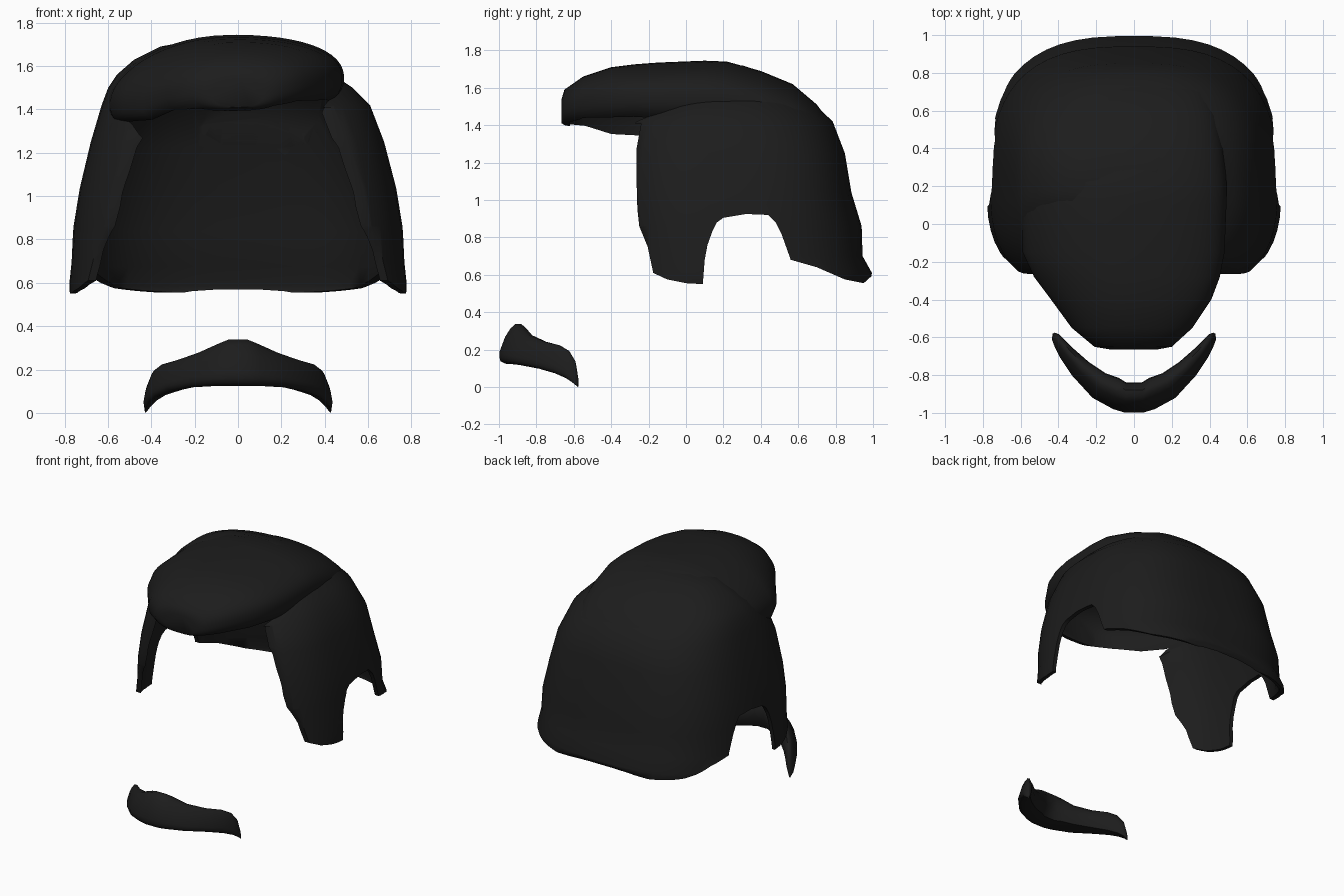
import bpy, bmesh, math

if "Cube" in bpy.data.objects:
    bpy.data.objects.remove(bpy.data.objects["Cube"])

black = bpy.data.materials.new("soft_black")
black.diffuse_color = (0.012, 0.012, 0.012, 1)
black.use_nodes = True
black.node_tree.nodes["Principled BSDF"].inputs["Base Color"].default_value = black.diffuse_color
WALL = 0.025


def loft(name, rings):
    """Closed solid skinned through rings of equal point count."""
    bm = bmesh.new()
    rows = [[bm.verts.new(p) for p in ring] for ring in rings]
    n = len(rows[0])
    for a, b in zip(rows, rows[1:]):
        for i in range(n):
            j = (i + 1) % n
            bm.faces.new((a[i], a[j], b[j], b[i]))
    bm.faces.new(rows[0])
    bm.faces.new(rows[-1])
    bmesh.ops.recalc_face_normals(bm, faces=bm.faces)
    me = bpy.data.meshes.new(name)
    bm.to_mesh(me)
    bm.free()
    me.materials.append(black)
    ob = bpy.data.objects.new(name, me)
    bpy.context.collection.objects.link(ob)
    return ob


def oval(power, n=56):
    """Unit superellipse."""
    pts = []
    for i in range(n):
        t = 2 * math.pi * (i + 0.5) / n
        c, s = math.cos(t), math.sin(t)
        pts.append((math.copysign(abs(c) ** (2 / power), c),
                    math.copysign(abs(s) ** (2 / power), s)))
    return pts


def dome(name, levels, inset=0.0):
    rings = []
    for z, xl, xr, yf, yb in levels:
        xl, xr, yf, yb = xl - inset, xr - inset, yf + inset, yb - inset
        yc = 0.2
        rings.append([(u * (xr if u > 0 else xl),
                       yc + v * (yb - yc if v > 0 else yc - yf), z - inset)
                      for u, v in oval(2.8 if z < 1.3 else 2.5)])
    return loft(name, rings)


def sweep(name, stations, inset=0.0):
    """Top of the hair; the left side sags, the hollow is open below."""
    rings = []
    for y, xl, xr, zb, zt in stations:
        mid = (zb + zt) / 2
        ring = []
        for u, v in oval(2.4):
            x = (xl + xr) / 2 + u * ((xr - xl) / 2 - inset)
            z = mid + v * ((zt - zb) / 2 - inset)
            if x < 0:
                z -= 0.12 * (x / xl) ** 2 * min(1, (y + 0.68) / 0.3)
            if inset and v < 0:
                x *= 1 + 0.13 * v
                z += 0.2 * v
            ring.append((x, y, z))
        rings.append(ring)
    return loft(name, rings)


def activate(ob):
    bpy.ops.object.select_all(action='DESELECT')
    ob.select_set(True)
    bpy.context.view_layer.objects.active = ob


def cut(ob, cutters):
    activate(ob)
    for c in cutters:
        mod = ob.modifiers.new("cut", 'BOOLEAN')
        mod.operation = 'DIFFERENCE'
        mod.solver = 'EXACT'
        mod.object = c
        bpy.ops.object.modifier_apply(modifier=mod.name)


# Outer hair shell: height, left width, right width, front, back
levels = [
    (0.45, 0.765, 0.765, -0.39, 0.97), (0.56, 0.78, 0.78, -0.39, 0.985),
    (0.61, 0.78, 0.78, -0.39, 0.995), (0.70, 0.77, 0.77, -0.39, 0.945),
    (0.86, 0.76, 0.76, -0.40, 0.94), (1.04, 0.73, 0.73, -0.40, 0.885),
    (1.25, 0.68, 0.675, -0.38, 0.85), (1.42, 0.63, 0.61, -0.35, 0.785),
    (1.50, 0.60, 0.53, -0.22, 0.70), (1.56, 0.56, 0.44, -0.12, 0.63),
    (1.63, 0.48, 0.33, 0.0, 0.54), (1.69, 0.36, 0.25, 0.05, 0.39),
    (1.72, 0.20, 0.15, 0.10, 0.30)]
hair = dome("hair_sides_and_back", levels)
hollow = dome("hollow_cutter", [(0.40,) + levels[0][1:]] + levels[1:], WALL)

# Swept-over top: depth, left, right, bottom, top
stations = [
    (-0.665, -0.12, 0.12, 1.41, 1.54), (-0.65, -0.21, 0.20, 1.40, 1.59),
    (-0.55, -0.33, 0.31, 1.38, 1.66), (-0.40, -0.44, 0.41, 1.365, 1.71),
    (-0.28, -0.53, 0.455, 1.36, 1.725), (-0.15, -0.59, 0.48, 1.345, 1.735),
    (0.10, -0.60, 0.49, 1.33, 1.745), (0.22, -0.60, 0.49, 1.31, 1.74),
    (0.40, -0.57, 0.475, 1.26, 1.69), (0.57, -0.52, 0.45, 1.18, 1.62),
    (0.70, -0.44, 0.41, 1.13, 1.51), (0.78, -0.32, 0.33, 1.10, 1.40),
    (0.82, -0.16, 0.22, 1.14, 1.27)]
top = sweep("hair_top_sweep", stations)
inside = [(-0.62, -0.21, 0.20, 1.40, 1.60)] + stations[2:-1]
top_hollow = sweep("top_hollow_cutter", inside, WALL)

# Trim: front edge, sideburn, ear notch and nape seen from the side
hem = [(-1, 1.41), (-0.24, 1.41), (-0.265, 1.27), (-0.265, 1.12), (-0.26, 0.95),
       (-0.25, 0.86), (-0.205, 0.75), (-0.175, 0.61), (-0.10, 0.575),
       (0, 0.555), (0.09, 0.55), (0.10, 0.68), (0.115, 0.76), (0.14, 0.83),
       (0.165, 0.88), (0.20, 0.905), (0.32, 0.925), (0.44, 0.92), (0.48, 0.88),
       (0.51, 0.82), (0.56, 0.68), (0.70, 0.64), (0.85, 0.575), (0.95, 0.555),
       (1.0, 0.60), (1.3, 0.61), (1.3, 0.3), (-1, 0.3)]
trim = loft("hem_cutter", [[(x, y, z) for y, z in hem] for x in (-1.2, 1.2)])

cut(hair, [hollow, trim, top_hollow])
cut(top, [top_hollow, hollow])
for c in (hollow, top_hollow, trim):
    bpy.data.objects.remove(c)

# Chin beard: outer x, outer y, inner x, inner y, bottom, top
beard_path = [
    (0.05, -0.998, 0.04, -0.84, 0.12, 0.34), (0.11, -0.98, 0.08, -0.815, 0.12, 0.32),
    (0.22, -0.92, 0.15, -0.79, 0.115, 0.28), (0.33, -0.80, 0.24, -0.73, 0.095, 0.245),
    (0.39, -0.71, 0.32, -0.66, 0.07, 0.225), (0.42, -0.65, 0.365, -0.615, 0.045, 0.195),
    (0.435, -0.61, 0.395, -0.585, 0.02, 0.14), (0.43, -0.58, 0.42, -0.575, 0.0, 0.05)]
# Cross-section: share of the way inward, share of the way up
section = [(0.2, 0.02), (0.04, 0.08), (0, 0.18), (0, 0.3), (0.2, 0.68), (0.38, 0.88),
           (0.55, 0.99), (0.75, 0.98), (0.97, 0.75), (1, 0.4), (0.8, 0.08)]


def beard_ring(st, side):
    xo, yo, xi, yi, b, t = st
    return [(side * (xo + (xi - xo) * u), yo + (yi - yo) * u, b + (t - b) * v)
            for u, v in section]


beard = loft("chin_beard", [beard_ring(s, -1) for s in reversed(beard_path)] +
             [beard_ring(s, 1) for s in beard_path])

for ob in (hair, top, beard):
    activate(ob)
    bpy.ops.object.shade_smooth_by_angle(angle=math.radians(50))
